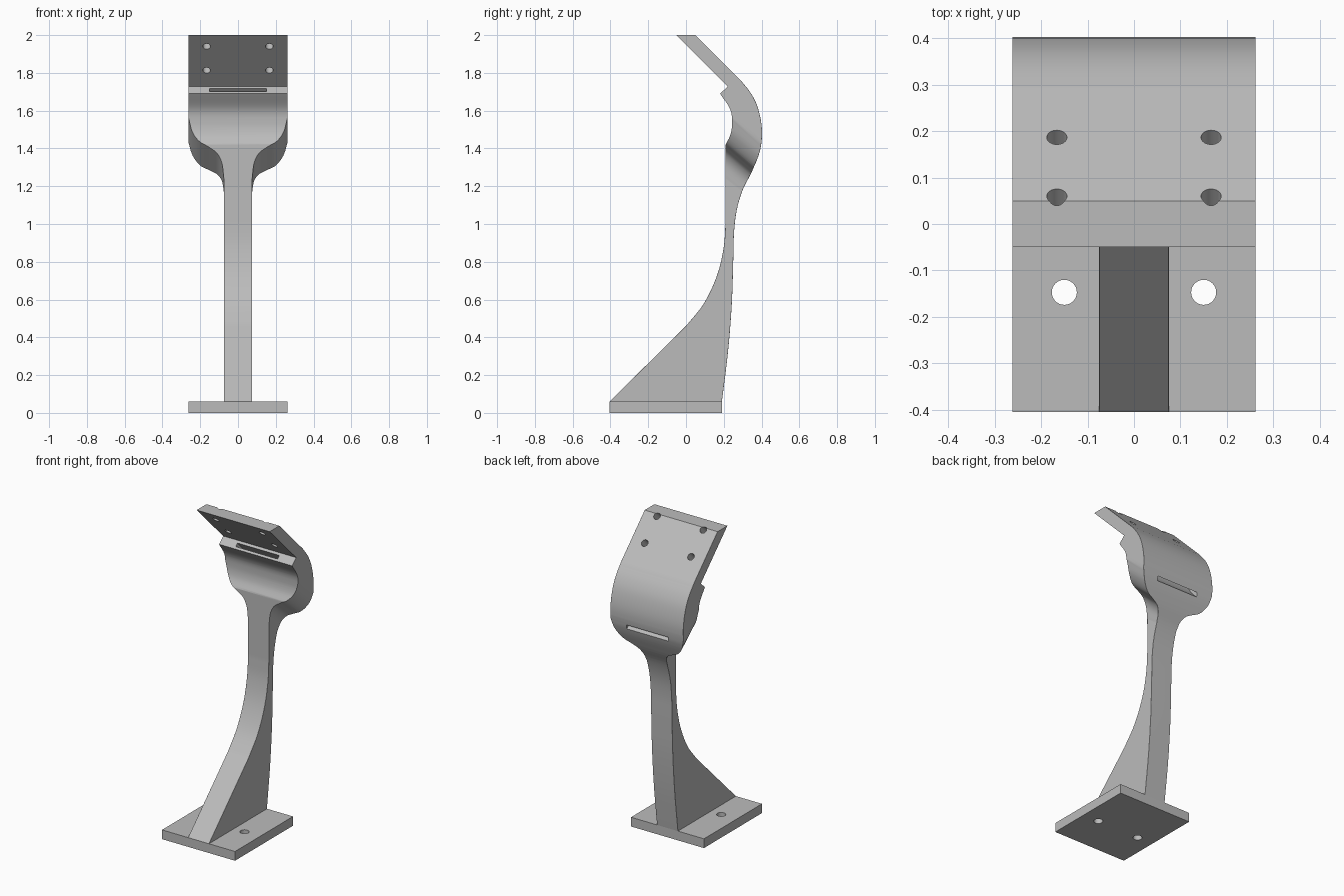
import bpy, bmesh, math
from mathutils import Vector, Matrix

cube = bpy.data.objects.get("Cube")
if cube:
    bpy.data.objects.remove(cube, do_unlink=True)

grey = bpy.data.materials.new("matte grey")
grey.use_nodes = True
colour = (0.5, 0.5, 0.5, 1)
grey.diffuse_color = colour
grey.node_tree.nodes["Principled BSDF"].inputs["Base Color"].default_value = colour


def smooth(points, steps=5):
    """Catmull-Rom curve through 2D points."""
    p = [Vector(q) for q in points]
    p = [2 * p[0] - p[1]] + p + [2 * p[-1] - p[-2]]
    out = []
    for a, b, c, d in zip(p, p[1:], p[2:], p[3:]):
        for i in range(steps):
            t = i / steps
            out.append(0.5 * (2 * b + (c - a) * t + (2 * a - 5 * b + 4 * c - d) * t ** 2
                              + (3 * b - a - 3 * c + d) * t ** 3))
    return [tuple(q) for q in out + [p[-2]]]


def make(name, bm):
    bmesh.ops.recalc_face_normals(bm, faces=bm.faces[:])
    mesh = bpy.data.meshes.new(name)
    bm.to_mesh(mesh)
    bm.free()
    mesh.materials.append(grey)
    ob = bpy.data.objects.new(name, mesh)
    bpy.context.collection.objects.link(ob)
    return ob


def prism(name, outline, start, end):
    """Prism between two placements of a 2D outline."""
    bm = bmesh.new()
    a = [bm.verts.new(start(*p)) for p in outline]
    b = [bm.verts.new(end(*p)) for p in outline]
    bm.faces.new(a)
    bm.faces.new(b[::-1])
    for i in range(len(a)):
        j = (i + 1) % len(a)
        bm.faces.new((a[i], b[i], b[j], a[j]))
    return make(name, bm)


def side_prism(name, outline, half):
    return prism(name, outline, lambda y, z: (-half, y, z), lambda y, z: (half, y, z))


def cylinder(name, centre, axis, r1, r2, depth):
    bm = bmesh.new()
    turn = Vector(axis).to_track_quat('Z', 'Y').to_matrix().to_4x4()
    bmesh.ops.create_cone(bm, cap_ends=True, segments=32, radius1=r1, radius2=r2,
                          depth=depth, matrix=Matrix.Translation(centre) @ turn)
    return make(name, bm)


def select(ob):
    bpy.ops.object.select_all(action='DESELECT')
    ob.select_set(True)
    bpy.context.view_layer.objects.active = ob


def cut(ob, tool, operation='DIFFERENCE'):
    mod = ob.modifiers.new("cut", 'BOOLEAN')
    mod.operation, mod.object, mod.solver = operation, tool, 'EXACT'
    select(ob)
    bpy.ops.object.modifier_apply(modifier=mod.name)
    bpy.data.objects.remove(tool, do_unlink=True)


# Side profile: gusset, neck, hooked head and sloping plate
front = smooth([(0, 0.46), (0.095, 0.58), (0.165, 0.73), (0.2, 0.88), (0.21, 1.02)])
hollow = smooth([(0.21, 1.42), (0.236, 1.475), (0.244, 1.54), (0.233, 1.61), (0.18, 1.69)])
back = smooth([(0.29, 1.76), (0.345, 1.69), (0.382, 1.61), (0.402, 1.5), (0.392, 1.39),
               (0.35, 1.28), (0.3, 1.18), (0.268, 1.07), (0.254, 0.95), (0.25, 0.8),
               (0.242, 0.57), (0.222, 0.32), (0.19, 0.06)])
profile = ([(-0.38, 0.03), (-0.405, 0.06)] + front + hollow
           + [(0.222, 1.728), (-0.05, 2), (0.05, 2)] + back + [(0.185, 0.03)])
arm = side_prism("support_arm", profile, 0.262)

# Front outline, swept parallel to the sloping plate
half = smooth([(0.075, 1.42), (0.085, 1.5), (0.11, 1.552), (0.15, 1.583),
               (0.2, 1.618), (0.24, 1.687), (0.262, 1.77)])
half = [(0.075, -1)] + half + [(0.262, 1.8), (0.3, 1.83), (0.3, 3)]
outline = half + [(-x, c) for x, c in reversed(half)]
SLOPE, REACH = 0.85, 0.6
sweep = prism("outline_cutter", outline,
              lambda x, c: (x, -REACH, c + SLOPE * REACH),
              lambda x, c: (x, REACH, c - SLOPE * REACH))
cut(arm, sweep, 'INTERSECT')

# Rounded long edges on the back and along the stem
bm = bmesh.new()
bm.from_mesh(arm.data)
bmesh.ops.remove_doubles(bm, verts=bm.verts[:], dist=0.0005)
edges = []
for e in bm.edges:
    if len(e.link_faces) != 2:
        continue
    n1, n2 = (f.normal for f in e.link_faces)
    mid = (e.verts[0].co + e.verts[1].co) / 2
    on_back = max(n1.y, n2.y) > 0.3 and mid.y > 0.05 and mid.y + mid.z > 0.2
    on_stem = mid.z < 1.15
    if abs(abs(n1.x) - abs(n2.x)) > 0.6 and (on_back or on_stem) and n1.angle(n2, 0) > 0.8:
        if mid.y + mid.z > 1.96 or mid.z < 1.74:
            edges.append(e)
bmesh.ops.bevel(bm, geom=edges, offset=0.009, segments=3, profile=0.5,
                affect='EDGES', clamp_overlap=True)
bm.to_mesh(arm.data)
bm.free()

# Curved cable slot from the lip to the back of the head
path = smooth([(0.17, 1.743), (0.2, 1.709), (0.27, 1.63), (0.31, 1.53), (0.35, 1.45), (0.43, 1.37)], 3)
upper, lower = [], []
for i, p in enumerate(path):
    d = Vector(path[min(i + 1, len(path) - 1)]) - Vector(path[max(i - 1, 0)])
    n = Vector((-d.y, d.x)).normalized() * 0.012
    upper.append(tuple(Vector(p) + n))
    lower.append(tuple(Vector(p) - n))
cut(arm, side_prism("slot_cutter", upper + lower[::-1], 0.15))

# Screw holes through the plate
for x in (-0.166, 0.166):
    for y, z in ((0.035, 1.965), (0.163, 1.84)):
        cut(arm, cylinder("hole_cutter", (x, y, z), (0, 1, 1), 0.019, 0.023, 0.2))

# Base plate with two bolt holes
base = side_prism("base_plate", [(-0.405, 0), (0.19, 0), (0.19, 0.06), (-0.405, 0.06)], 0.262)
for x in (-0.15, 0.15):
    cut(base, cylinder("bolt_cutter", (x, -0.147, 0.03), (0, 0, 1), 0.027, 0.027, 0.2))

for ob in (arm, base):
    select(ob)
    bpy.ops.object.shade_smooth_by_angle(angle=math.radians(32))
    ob.modifiers.new("even shading", 'WEIGHTED_NORMAL').keep_sharp = True
